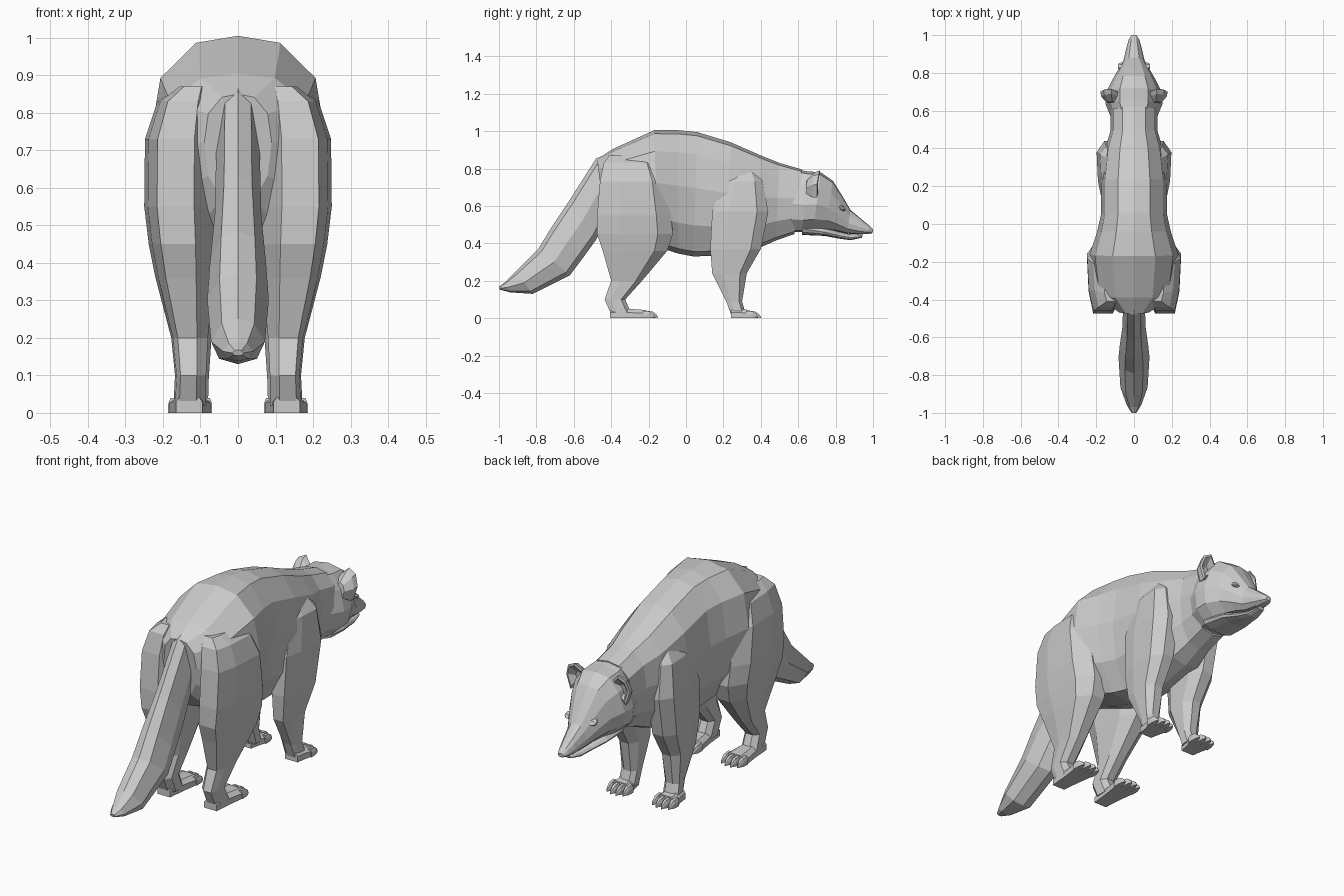
import bpy, bmesh
from mathutils import Vector


def build(name, lofts, mirror=False):
    """Skin each list of equal-sided rings into one closed, flat-faced object."""
    bm = bmesh.new()
    for rings in lofts:
        vs = [[bm.verts.new(p) for p in r] for r in rings]
        n = len(vs[0])
        for a, b in zip(vs, vs[1:]):
            for i in range(n):
                j = (i + 1) % n
                bm.faces.new((a[i], a[j], b[j], b[i]))
        bm.faces.new(vs[0])
        bm.faces.new(vs[-1])
    bmesh.ops.recalc_face_normals(bm, faces=bm.faces[:])
    me = bpy.data.meshes.new(name)
    bm.to_mesh(me)
    bm.free()
    ob = bpy.data.objects.new(name, me)
    bpy.context.collection.objects.link(ob)
    if mirror:
        ob.modifiers.new("mirror", 'MIRROR')
    return ob


def section(profile, yt, zt, yb, zb, w):
    """Symmetric ring between a top point and a bottom point, half width w."""
    half = [(w * x, yb + (yt - yb) * t, zb + (zt - zb) * t) for x, t in profile]
    return half + [(-x, y, z) for x, y, z in half[-2:0:-1]]


def leg_ring(z, yb, yf, xi, xo):
    """Eight-sided horizontal ring of a leg."""
    dy, dx = yf - yb, xo - xi
    pts = [(.3, 0), (.82, 0), (.95, .3), (1, .8), (.7, 1), (.25, 1), (0, .75), (0, .25)]
    return [(xi + dx * u, yb + dy * v, z) for u, v in pts]


def box_ring(y, z0, z1, xi, xo):
    """Foot cross-section: flat sole, bevelled upper corners."""
    c, h = (xo - xi) * .22, z0 + (z1 - z0) * .6
    return [(xi, y, z0), (xo, y, z0), (xo, y, h), (xo - c, y, z1), (xi + c, y, z1), (xi, y, h)]


# torso and neck
TORSO = [(0, 1), (.48, .97), (.88, .82), (1, .55), (.88, .25), (.5, .04), (0, 0)]
torso = [
    (-.475, .85, -.44, .56, .09), (-.39, .905, -.38, .48, .205),
    (-.17, 1.005, -.15, .38, .235), (-.04, 1.005, -.04, .345, .195),
    (.06, .995, .04, .33, .175), (.24, .94, .20, .335, .175),
    (.40, .87, .38, .37, .155), (.50, .83, .48, .415, .125),
    (.62, .795, .58, .45, .125)]
build("torso", [[section(TORSO, *s) for s in torso]])

# head with snout and nose
HEAD = [(0, 1), (.5, .96), (.82, .76), (1, .45), (.9, .2), (.5, .03), (0, 0)]
head = [
    (.56, .80, .56, .46, .12), (.65, .785, .62, .46, .15),
    (.72, .78, .68, .465, .148), (.785, .735, .745, .47, .115),
    (.835, .655, .80, .465, .085), (.88, .578, .86, .452, .055),
    (.94, .528, .93, .448, .04), (.98, .495, .975, .45, .028),
    (1.0, .475, .998, .455, .014)]
build("head", [[section(HEAD, *s) for s in head]])

# lower jaw
jaw = [(.62, .52, .62, .445, .09), (.74, .485, .74, .44, .08),
       (.82, .462, .82, .425, .05), (.88, .448, .88, .417, .034),
       (.945, .445, .94, .43, .02)]
build("lower_jaw", [[section(HEAD, *s) for s in jaw]])

# tail
TAIL = [(0, 1), (.6, .9), (1, .5), (.7, .12), (0, 0)]
tail = [
    (-.36, .90, -.34, .62, .06), (-.48, .855, -.42, .55, .058),
    (-.62, .635, -.48, .42, .062), (-.72, .485, -.56, .31, .075),
    (-.79, .37, -.62, .23, .082), (-.91, .25, -.82, .13, .072),
    (-.97, .19, -.94, .138, .04), (-1.0, .168, -.995, .152, .015)]
build("tail", [[section(TAIL, *s) for s in tail]])

# legs
hind = [
    (.87, -.41, -.27, .07, .16), (.83, -.44, -.15, .06, .215),
    (.73, -.46, -.11, .06, .248), (.55, -.475, -.08, .06, .25),
    (.45, -.475, -.07, .06, .238), (.36, -.445, -.10, .065, .22),
    (.20, -.40, -.235, .08, .178), (.10, -.435, -.325, .085, .168),
    (.02, -.40, -.29, .085, .172)]
build("hind_leg", [[leg_ring(*r) for r in hind]], True)
front = [
    (.80, .28, .36, .08, .13), (.73, .20, .41, .07, .18),
    (.57, .14, .44, .06, .198), (.37, .13, .40, .06, .19),
    (.24, .14, .325, .068, .172), (.09, .215, .30, .078, .16),
    (.02, .24, .32, .08, .165)]
build("front_leg", [[leg_ring(*r) for r in front]], True)


# feet with four toes and claws each
def foot(name, heel, ball, tip):
    lofts = [[box_ring(heel, 0, .05, .095, .165),
              box_ring((heel + ball) / 2, 0, .05, .085, .172),
              box_ring(ball, 0, .043, .07, .185)]]
    for i in range(4):
        x0 = .069 + i * .03
        end = tip - (.014 if i in (0, 3) else 0)
        lofts.append([box_ring(ball - .02, 0, .04, x0, x0 + .027),
                      box_ring(end - .03, 0, .036, x0, x0 + .026),
                      box_ring(end - .012, .003, .024, x0 + .005, x0 + .021),
                      box_ring(end, .002, .008, x0 + .011, x0 + .015)])
    build(name, lofts, True)


foot("hind_foot", -.405, -.21, -.15)
foot("front_foot", .24, .34, .40)

# cupped ears: outer base ring, rim, then inner hollow
rim = [Vector(p) for p in [(.075, .69, .70), (.085, .70, .755), (.12, .715, .79),
                           (.16, .71, .77), (.178, .70, .715), (.155, .70, .645)]]
mid = sum(rim, Vector()) / 6
back = [mid + (p - mid) * .5 + Vector((-.01, -.06, -.02)) for p in rim]
belly = [mid + (p - mid) * .92 + Vector((0, -.025, -.005)) for p in rim]
inner = [mid + (p - mid) * .78 + Vector((0, .004, 0)) for p in rim]
hollow = [mid + (p - mid) * .35 + Vector((-.005, -.025, -.015)) for p in rim]
build("ear", [[back, belly, rim, inner, hollow]], True)

# eyes
eye = [[(x, .835 + a * r, .588 + b * r) for a, b in
        [(1, -.5), (.5, .4), (-.5, .8), (-1, .3), (-.4, -.5), (.4, -.8)]]
       for x, r in [(.06, .02), (.078, .018), (.086, .009)]]
build("eye", [eye], True)
